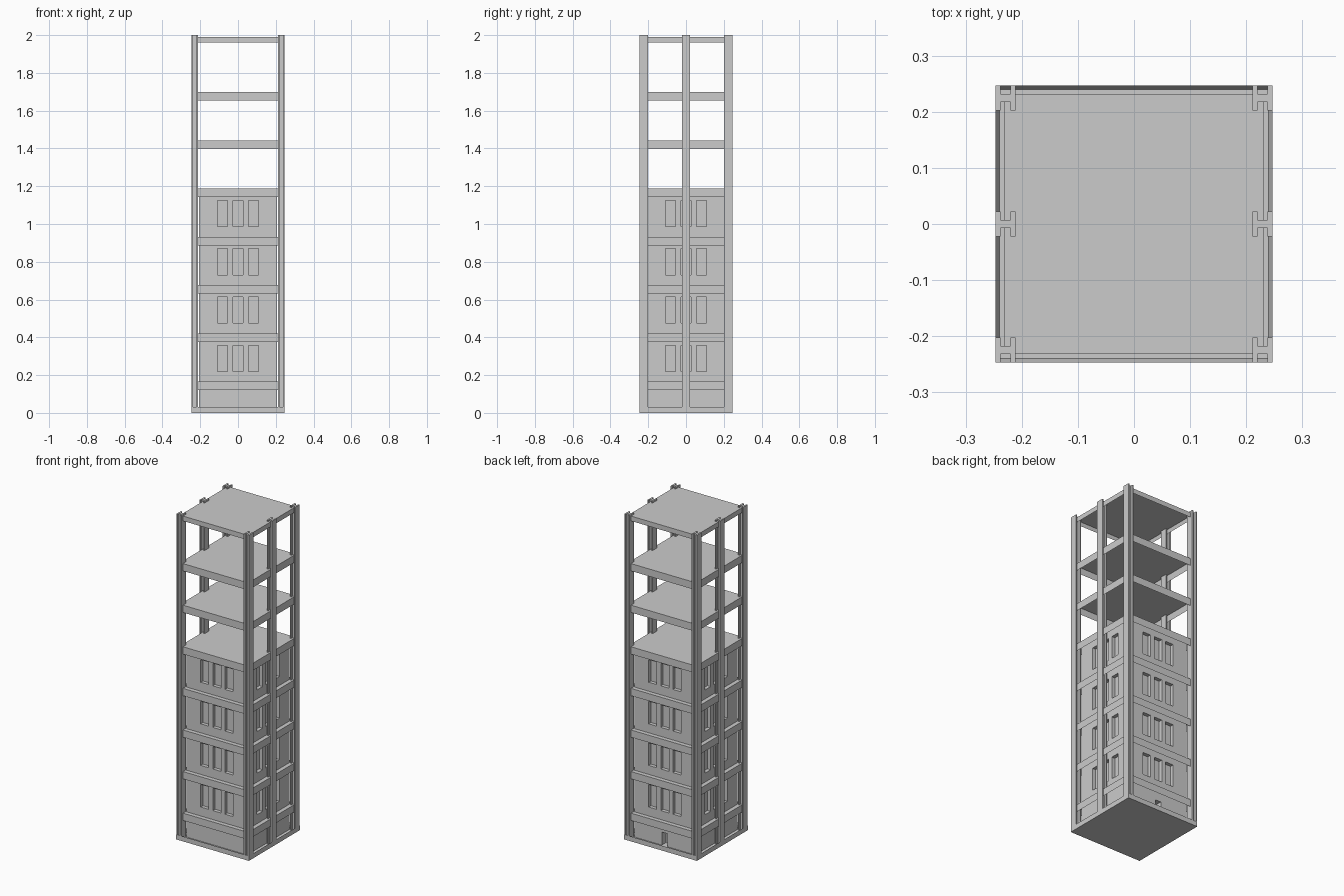
import bpy, bmesh
from mathutils import Vector

if "Cube" in bpy.data.objects:
    bpy.data.objects.remove(bpy.data.objects["Cube"])


def mesh_object(name, bm):
    bmesh.ops.recalc_face_normals(bm, faces=bm.faces[:])
    me = bpy.data.meshes.new(name)
    bm.to_mesh(me)
    bm.free()
    ob = bpy.data.objects.new(name, me)
    bpy.context.collection.objects.link(ob)
    return ob


def add_box(bm, lo, hi):
    lo, hi = Vector(lo), Vector(hi)
    verts = bmesh.ops.create_cube(bm, size=1)["verts"]
    for v in verts:
        v.co = (lo + hi) / 2 + v.co * (hi - lo)
    return verts


def box(name, lo, hi):
    bm = bmesh.new()
    add_box(bm, lo, hi)
    return mesh_object(name, bm)


def pan(name, half, z0, z1, wall, opens_up):
    """Square tray: a plate whose open side is inset and pushed in."""
    bm = bmesh.new()
    add_box(bm, (-half, -half, z0), (half, half, z1))
    bm.normal_update()
    sign = 1 if opens_up else -1
    face = max(bm.faces, key=lambda f: f.normal.z * sign)
    bmesh.ops.inset_region(bm, faces=[face], thickness=wall)
    for v in face.verts:
        v.co.z -= sign * (z1 - z0 - wall)
    return mesh_object(name, bm)


def carve(ob, boxes):
    bm = bmesh.new()
    for lo, hi in boxes:
        add_box(bm, lo, hi)
    cutter = mesh_object("cutter", bm)
    cutter.hide_render = True
    mod = ob.modifiers.new("cut", "BOOLEAN")
    mod.operation, mod.object, mod.solver = "DIFFERENCE", cutter, "EXACT"
    bpy.context.view_layer.objects.active = ob
    bpy.ops.object.modifier_apply(modifier="cut")
    bpy.data.objects.remove(cutter)


# base tray
pan("base_tray", 0.247, 0, 0.03, 0.01, True)

# six H-section posts, flanges facing the sides
W, D, F, B = 0.0175, 0.022, 0.0085, 0.0075
quarter = [(W, D), (W - F, D), (W - F, B)]
profile = (quarter + [(-x, y) for x, y in reversed(quarter)]
           + [(-x, -y) for x, y in quarter]
           + [(x, -y) for x, y in reversed(quarter)])
for sx in (-1, 1):
    for y in (-0.2245, 0, 0.2245):
        bm = bmesh.new()
        f = bm.faces.new([bm.verts.new((sx * 0.229 + px, y + py, 0.008))
                          for px, py in profile])
        ext = bmesh.ops.extrude_face_region(bm, geom=[f])["geom"]
        for v in ext:
            if isinstance(v, bmesh.types.BMVert):
                v.co.z = 2.0
        mesh_object("post", bm)

# shelves, folded down around the rim
levels = [0.12 + 0.2555 * i for i in range(7)]
for z in levels:
    pan("shelf", 0.232, z, z + 0.045, 0.008, False)
pan("top_shelf", 0.232, 1.96, 1.99, 0.008, False)

# bins with three recessed slots on every side
H = 0.206
slots = []
for c in (-0.082, 0, 0.082):
    a, b, depth = c - 0.027, c + 0.027, H - 0.022
    for s in (-1, 1):
        n0, n1 = sorted((s * depth, s * (H + 0.02)))
        slots.append(((a, n0, 0.055), (b, n1, 0.193)))
        slots.append(((n0, a, 0.055), (n1, b, 0.193)))
first = box("storage_bin", (-H, -H, 0), (H, H, 0.243))
carve(first, slots)
first.location.z = levels[0] + 0.045
for z in levels[1:4]:
    ob = first.copy()
    ob.location.z = z + 0.045
    bpy.context.collection.objects.link(ob)

# plinth under the lowest shelf, with a small notch at the back
plinth = box("plinth_box", (-H, -H, 0.009), (H, H, 0.15))
carve(plinth, [((-0.02, H - 0.04, 0.0), (0.02, H + 0.02, 0.09))])
